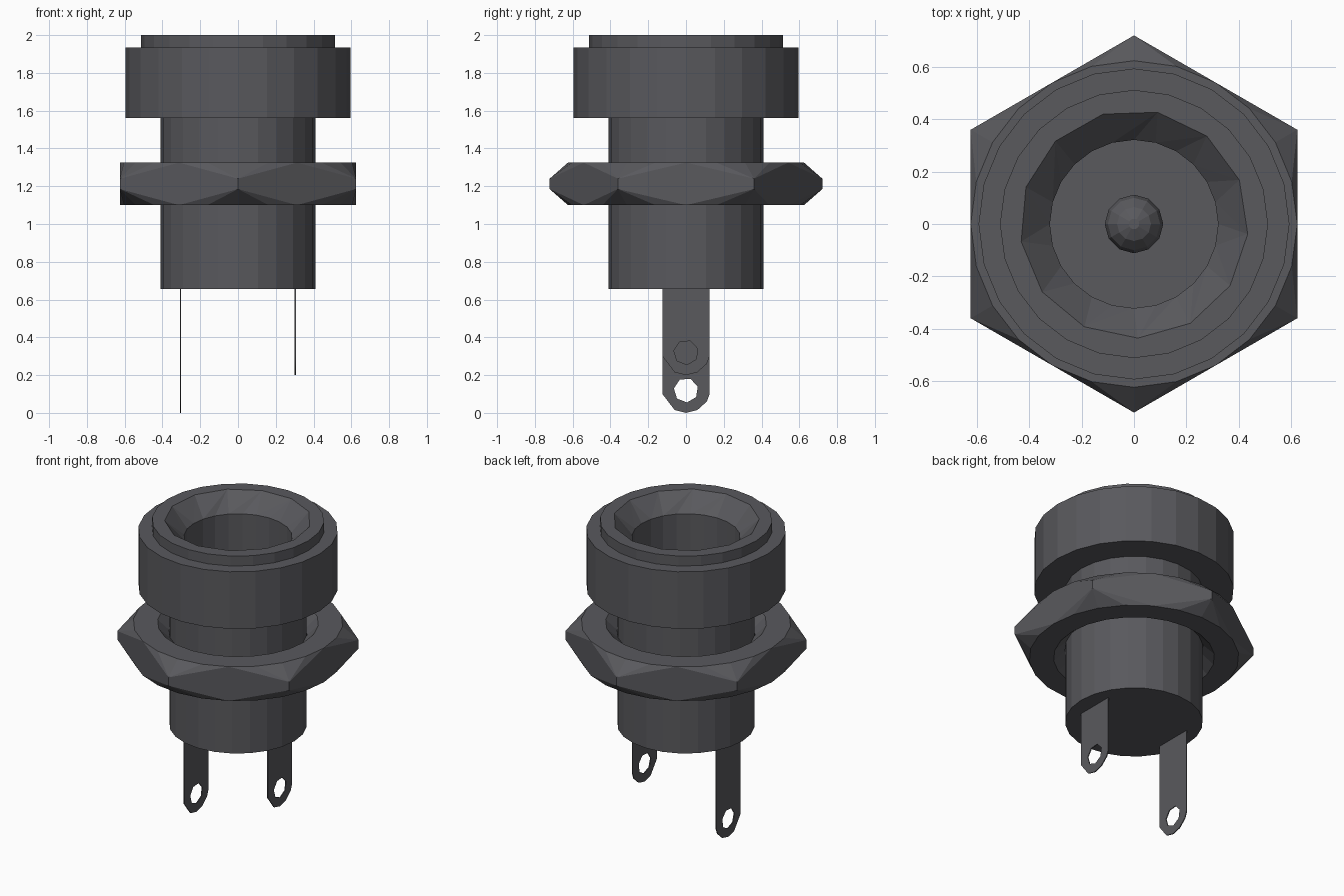
import bpy, bmesh
from math import sin, cos, pi, radians

if "Cube" in bpy.data.objects:
    bpy.data.objects.remove(bpy.data.objects["Cube"])

mat = bpy.data.materials.new("dark_plastic")
mat.diffuse_color = (0.1, 0.1, 0.11, 1)
mat.use_nodes = True
mat.node_tree.nodes["Principled BSDF"].inputs["Base Color"].default_value = mat.diffuse_color


def finish(name, bm):
    bmesh.ops.recalc_face_normals(bm, faces=bm.faces)
    me = bpy.data.meshes.new(name)
    bm.to_mesh(me)
    bm.free()
    me.materials.append(mat)
    ob = bpy.data.objects.new(name, me)
    bpy.context.collection.objects.link(ob)
    return ob


def ring(bm, r, z, n, start=0.0):
    return [bm.verts.new((r * cos(start + 2 * pi * i / n), r * sin(start + 2 * pi * i / n), z))
            for i in range(n)]


def bridge(bm, a, b):
    # joins two rings, with triangles where their counts differ
    na, nb = len(a), len(b)
    if na == nb:
        for i in range(na):
            bm.faces.new((a[i], a[(i + 1) % na], b[(i + 1) % nb], b[i]))
        return
    i = j = 0
    while i < na or j < nb:
        if j >= nb or (i < na and (i + 1) / na <= (j + 1) / nb):
            bm.faces.new((a[i % na], a[(i + 1) % na], b[j % nb]))
            i += 1
        else:
            bm.faces.new((a[i % na], b[(j + 1) % nb], b[j % nb]))
            j += 1


def lathe(name, profile):
    # profile rows: radius, height, sides, start angle
    bm = bmesh.new()
    rings = [ring(bm, *p) for p in profile]
    for a, b in zip(rings, rings[1:]):
        bridge(bm, a, b)
    bm.faces.new(rings[0])
    bm.faces.new(rings[-1])
    return finish(name, bm)


# Threaded barrel, head, funnel mouth and bore
N = 24
lathe("socket_body", [
    (0.41, 0.655, N), (0.41, 1.56, N), (0.595, 1.56, N), (0.595, 1.935, N),
    (0.513, 1.935, N), (0.513, 2.0, N), (0.437, 2.0, 13, radians(-5)),
    (0.322, 1.89, N), (0.322, 0.75, N)])

# Centre contact pin with domed tip
lathe("centre_pin", [(0.112, 0.75, 12), (0.112, 1.53, 12), (0.1, 1.58, 12),
                     (0.065, 1.62, 12), (0.02, 1.64, 12)])

# Hex nut with chamfered corners and countersunk hole
bm = bmesh.new()
R_FLAT, R_CORNER = 0.625, 0.7217
top, bot = ring(bm, R_FLAT, 1.325, N), ring(bm, R_FLAT, 1.10, N)
ct = ring(bm, R_CORNER, 1.24, 6, pi / 6)
cb = ring(bm, R_CORNER, 1.185, 6, pi / 6)
for k in range(6):
    for i in range(4):
        a, b = 4 * k + i, (4 * k + i + 1) % N
        bm.faces.new((top[a], ct[k], top[b]))
        bm.faces.new((bot[a], bot[b], cb[k]))
    m = 4 * k
    bm.faces.new((cb[k - 1], bot[m], cb[k], ct[k], top[m], ct[k - 1]))
hole = [ring(bm, r, z, N) for r, z in
        ((0.48, 1.325), (0.412, 1.26), (0.412, 1.165), (0.48, 1.10))]
loops = [top] + hole + [bot]
for a, b in zip(loops, loops[1:]):
    bridge(bm, a, b)
finish("hex_nut", bm)


# Thin solder tabs with an eyelet, built as filled flat curves
def tab(name, x, bottom):
    cu = bpy.data.curves.new(name, 'CURVE')
    cu.dimensions = '2D'
    cu.fill_mode = 'BOTH'
    cu.extrude = 0.003
    c = bottom + 0.12
    outline = [(0.125, 0.68), (-0.125, 0.68), (-0.125, bottom + 0.1), (-0.06, bottom + 0.015),
               (0.0, bottom), (0.06, bottom + 0.015), (0.11, bottom + 0.06), (0.125, bottom + 0.1)]
    eyelet = [(0.065 * cos(2 * pi * i / 7 + 0.3), c + 0.065 * sin(2 * pi * i / 7 + 0.3))
              for i in range(7)]
    for pts in (outline, eyelet):
        s = cu.splines.new('POLY')
        s.points.add(len(pts) - 1)
        for p, q in zip(s.points, pts):
            p.co = (q[0], q[1], 0, 1)
        s.use_cyclic_u = True
    cu.materials.append(mat)
    ob = bpy.data.objects.new(name, cu)
    ob.rotation_euler = (pi / 2, 0, pi / 2)
    ob.location.x = x
    bpy.context.collection.objects.link(ob)
    bpy.ops.object.select_all(action='DESELECT')
    ob.select_set(True)
    bpy.context.view_layer.objects.active = ob
    bpy.ops.object.convert(target='MESH')


tab("long_solder_tab", -0.305, 0.0)
tab("short_solder_tab", 0.303, 0.2)
